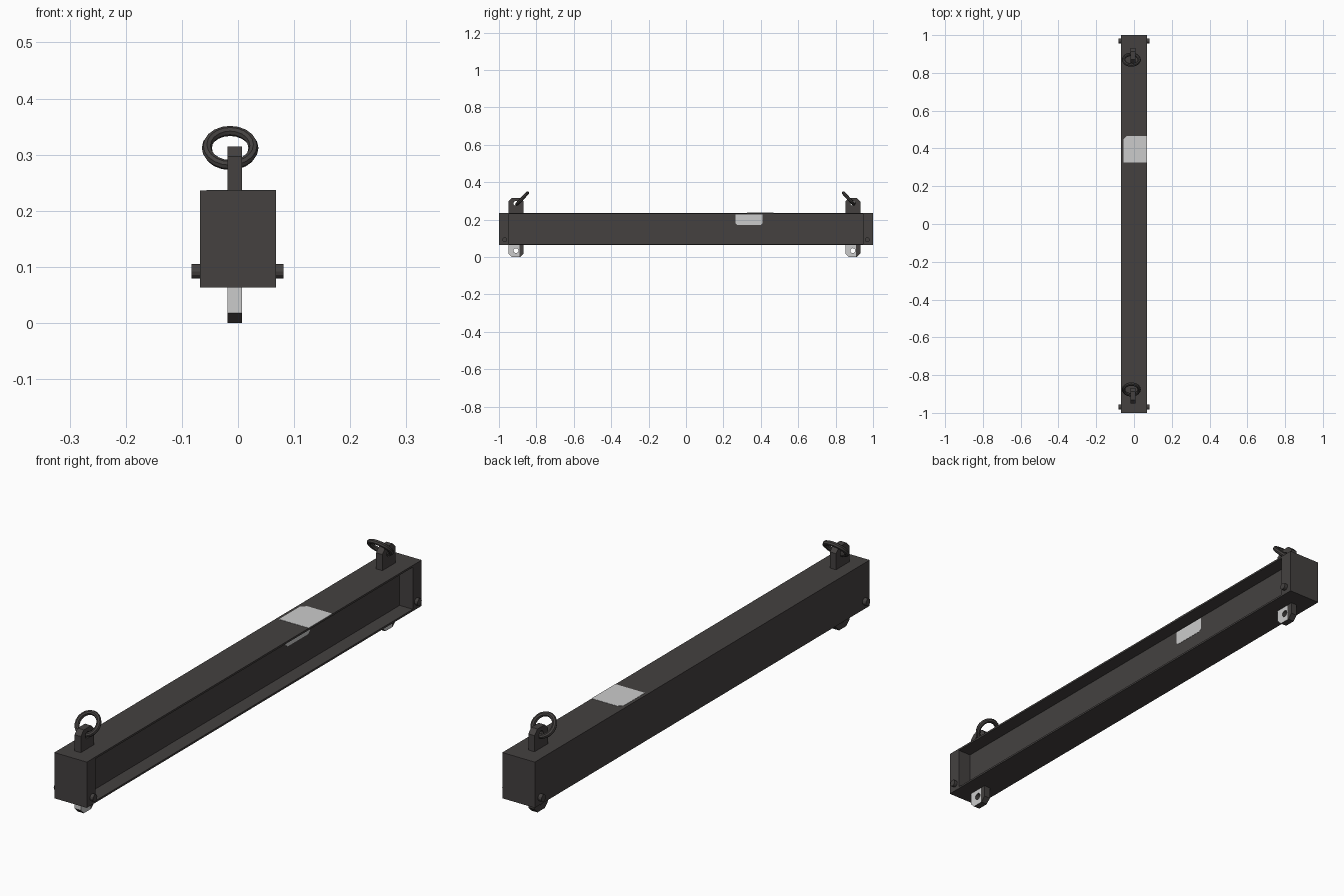
import bpy, bmesh, math
from mathutils import Matrix, Vector

if "Cube" in bpy.data.objects:
    bpy.data.objects.remove(bpy.data.objects["Cube"])


def material(name, rgb):
    m = bpy.data.materials.new(name)
    m.diffuse_color = (*rgb, 1)
    m.use_nodes = True
    m.node_tree.nodes["Principled BSDF"].inputs["Base Color"].default_value = m.diffuse_color
    return m


STEEL = material("dark_steel", (0.058, 0.053, 0.051))
PALE = material("pale_grey", (0.60, 0.60, 0.60))


def finish(bm, name, mats=(STEEL,)):
    bmesh.ops.recalc_face_normals(bm, faces=bm.faces)
    me = bpy.data.meshes.new(name)
    bm.to_mesh(me)
    bm.free()
    for m in mats:
        me.materials.append(m)
    ob = bpy.data.objects.new(name, me)
    bpy.context.collection.objects.link(ob)
    return ob


def prism(name, pts, vec, mats=(STEEL,)):
    """Extrude a closed planar outline along vec."""
    bm = bmesh.new()
    f = bm.faces.new([bm.verts.new(p) for p in pts])
    ext = bmesh.ops.extrude_face_region(bm, geom=[f])
    bmesh.ops.translate(bm, vec=vec, verts=[v for v in ext["geom"] if isinstance(v, bmesh.types.BMVert)])
    return finish(bm, name, mats)


# Beam: closed box with a long recess sunk into the +x side
X0, X1, Z0, Z1 = -0.068, 0.068, 0.063, 0.236
bm = bmesh.new()
bmesh.ops.create_cube(bm, size=1)
for v in bm.verts:
    v.co = (X1 if v.co.x > 0 else X0, 2 * v.co.y, Z1 if v.co.z > 0 else Z0)
bm.normal_update()
side = next(f for f in bm.faces if f.normal.x > 0.9)
bmesh.ops.inset_individual(bm, faces=[side], thickness=0.01)
for v in side.verts:
    v.co.y = math.copysign(0.947, v.co.y)
bm.normal_update()
ext = bmesh.ops.extrude_discrete_faces(bm, faces=[side])
web = ext["faces"][0]
rim = [e for e in bm.edges if e.is_boundary and e not in web.edges[:]]
bmesh.ops.bridge_loops(bm, edges=rim + web.edges[:])
for v in web.verts:
    v.co.x = 0.013
finish(bm, "beam")

# Labels: one on the top, one on the recessed web
prism("top_label", [(-0.056, 0.325, Z1), (X1, 0.325, Z1), (X1, 0.467, Z1),
                    (-0.038, 0.467, Z1), (-0.056, 0.448, Z1)], (0, 0, 0.001), (PALE,))
prism("side_label", [(0.013, 0.265, 0.180), (0.013, 0.275, 0.171), (0.013, 0.400, 0.171),
                     (0.013, 0.410, 0.180), (0.013, 0.410, 0.226), (0.013, 0.265, 0.226)],
      (0.001, 0, 0), (PALE,))


def lug(name, cy, z_root, z_tip, hole_z, mats):
    """Chamfered plate with a round hole, split so that paint can end along a line."""
    s = 1 if z_tip > z_root else -1
    w, c, n, r = 0.04, 0.018, 16, 0.013
    outline = [(-w, z_root), (w, z_root), (w, z_tip - s * c), (w - c, z_tip),
               (c - w, z_tip), (-w, z_tip - s * c)]
    ob = prism(name, [(-0.019, cy + y, z) for y, z in outline], (0.026, 0, 0), mats)
    bm = bmesh.new()
    bmesh.ops.create_cone(bm, cap_ends=True, segments=n, radius1=r, radius2=r, depth=0.2,
                          matrix=Matrix.Translation((0, cy, hole_z)) @ Matrix.Rotation(math.pi / 2, 4, 'Y'))
    cutter = finish(bm, name + "_hole_cutter")
    cutter.hide_render = True
    mod = ob.modifiers.new("hole", 'BOOLEAN')
    mod.object, mod.solver = cutter, 'EXACT'
    me = bpy.data.meshes.new_from_object(ob.evaluated_get(bpy.context.evaluated_depsgraph_get()))
    ob.modifiers.clear()
    ob.data = me
    bpy.data.objects.remove(cutter)
    if len(mats) > 1:
        bm = bmesh.new()
        bm.from_mesh(me)
        bmesh.ops.bisect_plane(bm, geom=bm.verts[:] + bm.edges[:] + bm.faces[:],
                               plane_co=(0, cy + 0.018, 0), plane_no=(0, 1, 0))
        bm.normal_update()
        for f in bm.faces:
            painted = f.normal.x > 0.9 or (f.normal.y < -0.9 and f.calc_area() > 0.0005)
            f.material_index = int(painted and f.calc_center_median().y < cy + 0.018)
        bm.to_mesh(me)
        bm.free()


for end, cy, ry, s in (("front", -0.909, -0.876, 1), ("back", 0.892, 0.870, -1)):
    # Lifting lugs above and part-painted lugs below
    lug(end + "_top_lug", cy, Z1 - 0.01, 0.315, 0.287, (STEEL,))
    lug(end + "_bottom_lug", cy, Z0 + 0.01, 0.0, 0.034, (STEEL, PALE))

    # Ring leaning inward at 45 degrees
    bpy.ops.mesh.primitive_torus_add(major_radius=0.0415, minor_radius=0.009, major_segments=20,
                                     minor_segments=8, location=(-0.014, ry, 0.312),
                                     rotation=(s * math.radians(47), 0, 0))
    ring = bpy.context.object
    ring.name = end + "_ring"
    ring.data.materials.append(STEEL)
    bpy.ops.object.shade_smooth_by_angle()

    # Cross pin through the end block
    bm = bmesh.new()
    bmesh.ops.create_cone(bm, cap_ends=True, segments=12, radius1=0.013, radius2=0.013, depth=0.164,
                          matrix=Matrix.Translation((-0.001, -s * 0.969, 0.092)) @ Matrix.Rotation(math.pi / 2, 4, 'Y'))
    finish(bm, end + "_cross_pin")
